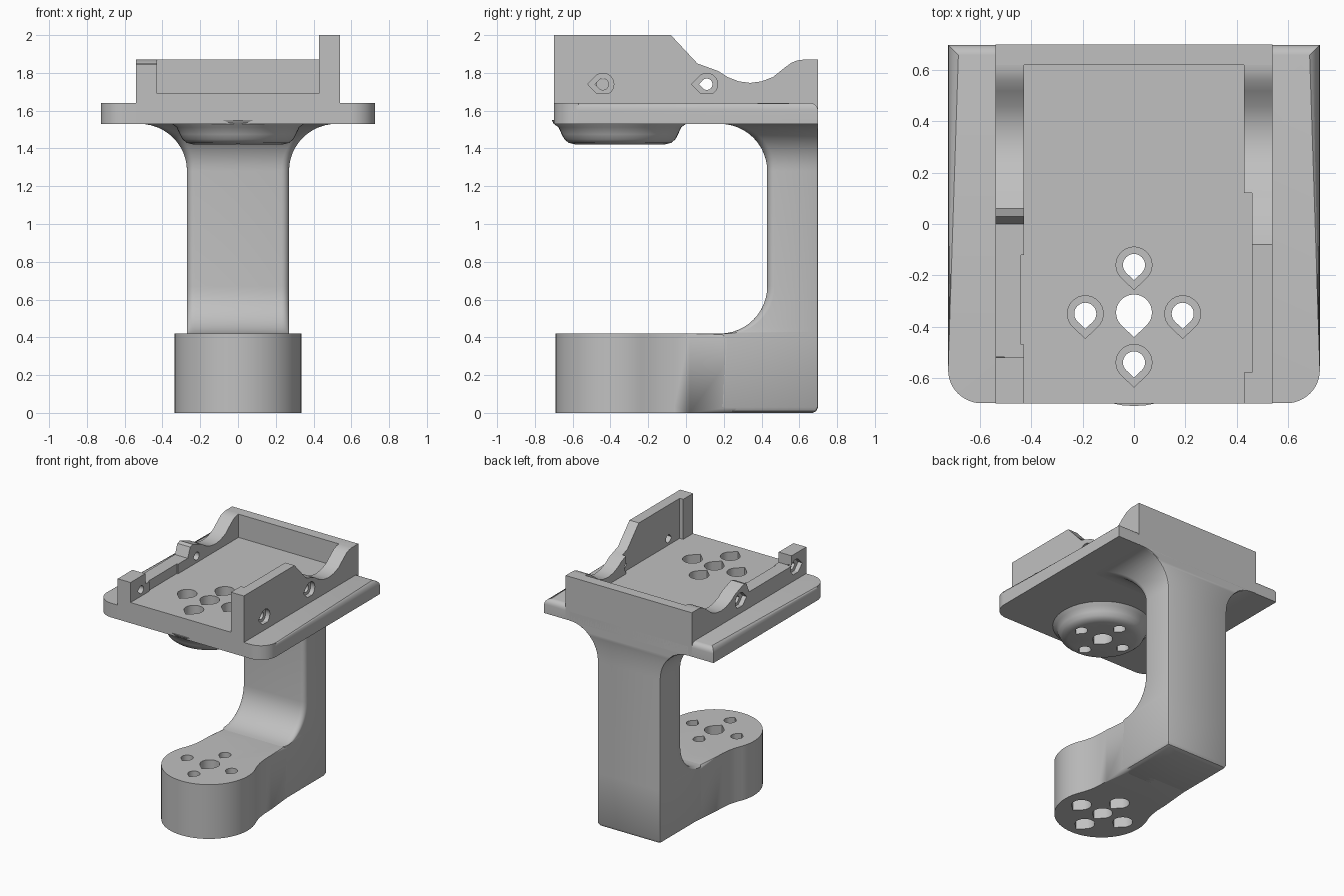
import bpy, bmesh
from math import sin, cos, pi, radians

if "Cube" in bpy.data.objects:
    bpy.data.objects.remove(bpy.data.objects["Cube"])

grey = bpy.data.materials.new("plain grey")
grey.use_nodes = True
COLOUR = (0.53, 0.53, 0.53, 1)
grey.diffuse_color = COLOUR
grey.node_tree.nodes["Principled BSDF"].inputs["Base Color"].default_value = COLOUR


def finish(name, bm):
    bmesh.ops.recalc_face_normals(bm, faces=bm.faces)
    mesh = bpy.data.meshes.new(name)
    bm.to_mesh(mesh)
    bm.free()
    mesh.materials.append(grey)
    ob = bpy.data.objects.new(name, mesh)
    bpy.context.collection.objects.link(ob)
    return ob


def prism(name, pts, axis, lo, hi, round_edges=None, radius=0.04):
    """Extrude a 2D outline along an axis, optionally rounding chosen edges."""
    place = {"x": lambda u, v, d: (d, u, v),
             "y": lambda u, v, d: (u, d, v),
             "z": lambda u, v, d: (u, v, d)}[axis]
    bm = bmesh.new()
    ends = [[bm.verts.new(place(u, v, d)) for u, v in pts] for d in (lo, hi)]
    for ring in ends:
        bm.faces.new(ring)
    for i in range(len(pts)):
        j = (i + 1) % len(pts)
        bm.faces.new((ends[0][i], ends[0][j], ends[1][j], ends[1][i]))
    if round_edges:
        edges = [e for e in bm.edges if round_edges(*(v.co for v in e.verts))]
        bmesh.ops.bevel(bm, geom=edges, offset=radius, segments=5,
                        profile=0.5, affect="EDGES")
    return finish(name, bm)


def box(name, x0, x1, y0, y1, z0, z1):
    return prism(name, [(x0, y0), (x1, y0), (x1, y1), (x0, y1)], "z", z0, z1)


def arc(cx, cy, r, a0, a1, n):
    return [(cx + r * cos(radians(a0 + (a1 - a0) * i / n)),
             cy + r * sin(radians(a0 + (a1 - a0) * i / n))) for i in range(n + 1)]


def teardrop(cx, cy, r):
    """Round hole whose point faces the front."""
    return [(cx, cy - r * 1.38)] + arc(cx, cy, r, -45, 225, 24)


def cut(ob, cutters):
    for c in cutters:
        mod = ob.modifiers.new("cut", "BOOLEAN")
        mod.operation, mod.solver, mod.object = "DIFFERENCE", "EXACT", c
        with bpy.context.temp_override(object=ob, active_object=ob,
                                       selected_objects=[ob]):
            bpy.ops.object.modifier_apply(modifier=mod.name)


parts = []
HUB = -0.35

# Column: rounded rectangular sections lofted upwards, flaring at the top
def section(width, front, back):
    r, b = 0.04, 0.012
    return (arc(width - r, front + r, r, -90, 0, 5) + arc(width - b, back - b, b, 0, 90, 2)
            + arc(b - width, back - b, b, 90, 180, 2)
            + arc(r - width, front + r, r, 180, 270, 5))

steps = [radians(7.5 * i) for i in range(13)]
levels = [(0, 0.24, 0.2, 0.67), (0.01, 0.26, 0.18, 0.69), (0.03, 0.27, 0.16, 0.7)]
levels += [(0.67 - 0.25 * sin(t), 0.27, 0.43 - 0.25 * (1 - cos(t)), 0.7)
           for t in reversed(steps)]
levels += [(1.28 + 0.25 * sin(t), 0.27 + 0.25 * (1 - cos(t)),
            0.43 - 0.25 * (1 - cos(t)), 0.7) for t in steps]
levels.append((1.6, 0.52, 0.18, 0.7))
bm = bmesh.new()
rings = [[bm.verts.new((x, y, z)) for x, y in section(w, f, b)] for z, w, f, b in levels]
for lower, upper in zip(rings, rings[1:]):
    for i in range(len(lower)):
        j = (i + 1) % len(lower)
        bm.faces.new((lower[i], lower[j], upper[j], upper[i]))
bm.faces.new(rings[0])
bm.faces.new(rings[-1])
parts.append(finish("column", bm))

# Lower arm: round end with a necked transition into the column
neck = [(0.295, -0.19), (0.279, -0.13), (0.271, -0.06), (0.269, 0.02), (0.269, 0.3)]
outline = ([(-x, y) for x, y in reversed(neck)]
           + arc(0, -0.355, 0.335, -200, 20, 48) + neck)
arm = prism("lower_arm", outline, "z", 0, 0.42, lambda a, b: abs(a.z - b.z) < 1e-4)
parts.append(arm)

# Flange with rounded front corners and soft upper edge
outline = (arc(-0.595, -0.569, 0.13, 180, 270, 12) + arc(0.595, -0.569, 0.13, 270, 360, 12)
           + [(0.725, 0.699), (-0.725, 0.699)])
flange = prism("tray_flange", outline, "z", 1.53, 1.64,
               lambda a, b: min(a.z, b.z) > 1.63)
floor = box("tray_floor", -0.54, 0.54, -0.7, 0.7, 1.531, 1.69)
parts += [flange, floor, box("tray_back_wall", -0.54, 0.54, 0.62, 0.7, 1.68, 1.87)]

# Round boss below the tray
profile = [(0.36, 1.55), (0.35, 1.53), (0.325, 1.512), (0.308, 1.475),
           (0.294, 1.448), (0.272, 1.43), (0.24, 1.422)]
bm = bmesh.new()
rings = [[bm.verts.new((x, y, z)) for x, y in arc(0, HUB, r, 0, 352.5, 47)]
         for r, z in profile]
for a, b in zip(rings, rings[1:]):
    for i in range(len(a)):
        j = (i + 1) % len(a)
        bm.faces.new((a[i], a[j], b[j], b[i]))
bm.faces.new(rings[0])
bm.faces.new(rings[-1])
boss = finish("lower_boss", bm)
parts.append(boss)

# Side walls share a dipped rear profile
dip = [(0.06, 1.85), (0.11, 1.832), (0.17, 1.81), (0.22, 1.778), (0.28, 1.755),
       (0.34, 1.747), (0.4, 1.755), (0.46, 1.778), (0.52, 1.826), (0.56, 1.855),
       (0.59, 1.866), (0.62, 1.87), (0.7, 1.87), (0.7, 1.64), (-0.7, 1.64)]
left_wall = prism("tall_side_wall", [(-0.7, 2), (-0.08, 2)] + dip, "x", 0.43, 0.54)
right_wall = prism("low_side_wall", [(-0.7, 1.845), (-0.52, 1.845), (-0.52, 1.765),
                                     (0.0, 1.765), (0.03, 1.84)] + dip,
                   "x", -0.54, -0.43)
parts += [left_wall, right_wall]

# Shallow pockets on the inner wall faces, and teardrop screw holes
helpers = [box("tall_pocket", 0.4, 0.46, -0.58, 0.12, 1.69, 2.1)]
cut(left_wall, helpers)
helpers.append(box("low_pocket", -0.44, -0.4, -0.47, -0.12, 1.69, 2.1))
cut(right_wall, helpers[-1:])
for wall, side, holes in ((left_wall, 1, (-0.44, 0.11)), (right_wall, -1, (-0.57, 0.11))):
    for y in holes:
        # outline is drawn in y-z, so the point is turned towards the front
        for r, inner in ((0.03, 0.35), (0.058, 0.505)):
            drop = [(y + v, 1.74 + u) for u, v in teardrop(0, 0, r)]
            helpers.append(prism("side_hole", drop, "x", *sorted((side * inner, side * 0.6))))
            cut(wall, helpers[-1:])

# Five vertical holes through tray and arm, the outer four counterbored
through, upper_bores, lower_bores = [], [], []
through.append(prism("hub_hole", teardrop(0, HUB + 0.005, 0.07), "z", -0.1, 1.9))
for dx, dy in ((0.19, 0), (-0.19, 0), (0, 0.19), (0, -0.19)):
    x, y = dx, HUB + dy
    through.append(prism("bolt_hole", teardrop(x, y, 0.043), "z", -0.1, 1.9))
    upper_bores.append(prism("upper_bore", teardrop(x, y, 0.07), "z", 1.5, 1.9))
    lower_bores.append(prism("lower_bore", teardrop(x, y, 0.07), "z", -0.1, 0.3))
for ob in (floor, flange, boss):
    cut(ob, through + upper_bores)
cut(arm, through + lower_bores)

for helper in helpers + through + upper_bores + lower_bores:
    bpy.data.objects.remove(helper)

for ob in bpy.context.view_layer.objects:
    ob.select_set(ob in parts)
bpy.context.view_layer.objects.active = parts[0]
bpy.ops.object.shade_smooth_by_angle(angle=pi / 6)
